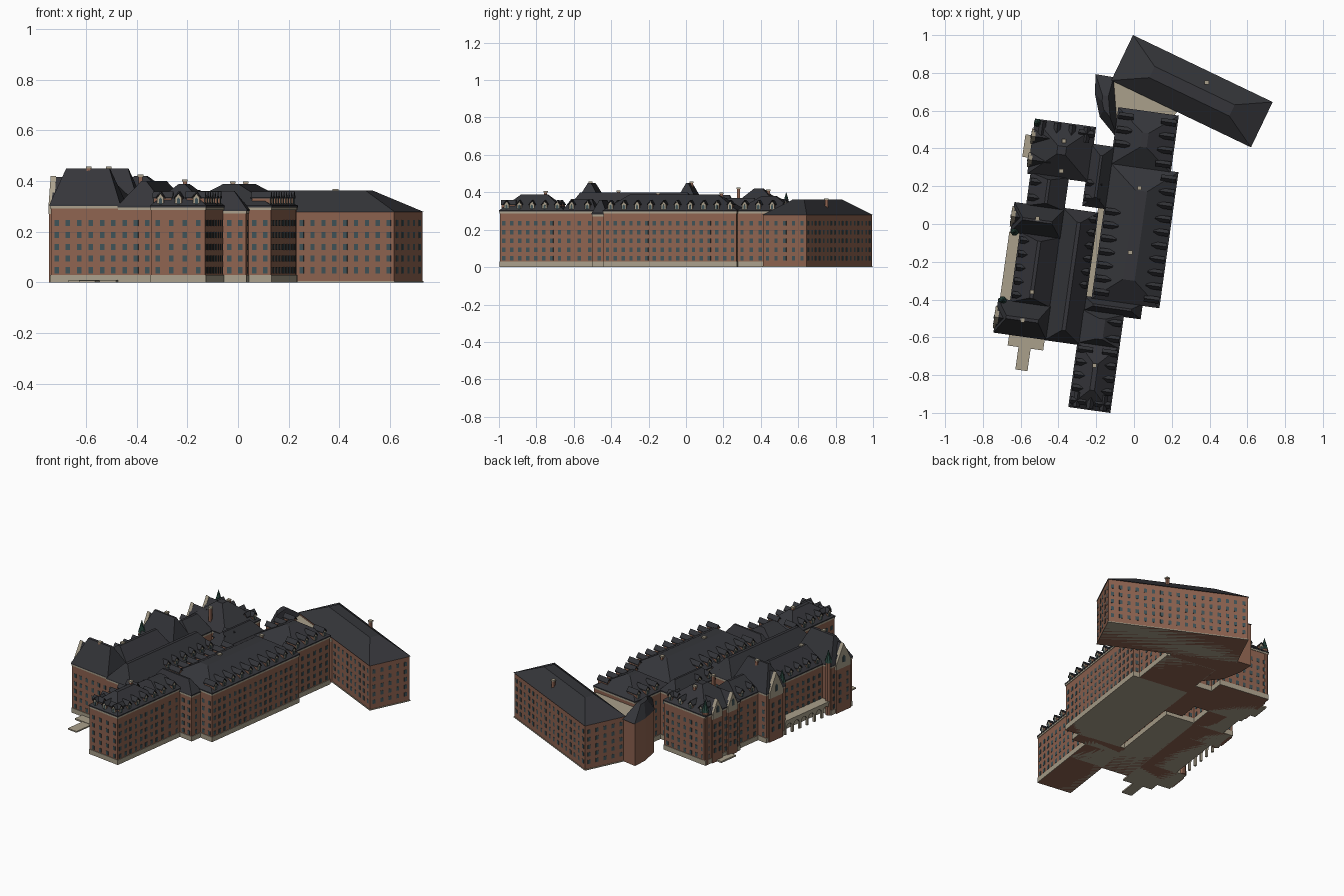
import bpy, bmesh, math
from mathutils import Matrix, Vector

if "Cube" in bpy.data.objects:
    bpy.data.objects.remove(bpy.data.objects["Cube"])

def material(name, rgb):
    m = bpy.data.materials.new(name)
    m.diffuse_color = (*rgb, 1)
    m.use_nodes = True
    m.node_tree.nodes["Principled BSDF"].inputs["Base Color"].default_value = m.diffuse_color
    return m

BRICK = material("brick", (0.27, 0.125, 0.08))
SLATE = material("slate", (0.035, 0.036, 0.042))
STONE = material("stone", (0.40, 0.35, 0.26))
GLASS = material("glass", (0.05, 0.085, 0.095))
COPPER = material("copper", (0.025, 0.07, 0.055))

CAMPUS = Matrix.Rotation(math.radians(-8), 4, 'Z')
NORTH = Matrix.Translation((0.307, 0.703, 0)) @ Matrix.Rotation(math.radians(-25.6), 4, 'Z')
I = Matrix.Identity(4)

def finish(name, bm, mat, frame=CAMPUS):
    bmesh.ops.recalc_face_normals(bm, faces=bm.faces[:])
    me = bpy.data.meshes.new(name)
    bm.to_mesh(me)
    bm.free()
    me.materials.append(mat)
    ob = bpy.data.objects.new(name, me)
    bpy.context.collection.objects.link(ob)
    ob.matrix_world = frame

def loft(bm, low, high):
    """Solid between two matching rings of points."""
    a = [bm.verts.new(p) for p in low]
    b = [bm.verts.new(p) for p in high]
    bm.faces.new(a)
    bm.faces.new(b)
    n = len(a)
    for i in range(n):
        bm.faces.new((a[i], a[(i + 1) % n], b[(i + 1) % n], b[i]))

def profile(bm, pts, y0, y1, M=I):
    """x-z outline extruded along y."""
    loft(bm, [M @ Vector((x, y0, z)) for x, z in pts], [M @ Vector((x, y1, z)) for x, z in pts])

def rect(x0, x1, y0, y1, z):
    return [Vector(p) for p in ((x0, y0, z), (x1, y0, z), (x1, y1, z), (x0, y1, z))]

def box(bm, x0, x1, y0, y1, z0, z1):
    loft(bm, rect(x0, x1, y0, y1, z0), rect(x0, x1, y0, y1, z1))

def slab(name, mat, x0, x1, y0, y1, z0, z1):
    bm = bmesh.new()
    box(bm, x0, x1, y0, y1, z0, z1)
    finish(name, bm, mat)

# name, u0, u1, v0, v1, eave, roof top, roof insets u/v, sides with dormers
BLOCKS = [
    ("east_wing", -0.163, 0.19, -0.418, 0.299, 0.30, 0.388, 0.145, 0.12, "EW"),
    ("northeast_wing", -0.163, 0.15, 0.299, 0.596, 0.30, 0.38, 0.14, 0.11, "EW"),
    ("south_wing", -0.205, 0.01, -1.003, -0.66, 0.30, 0.388, 0.095, 0.10, "EWS"),
    ("south_link", -0.205, 0.01, -0.66, -0.49, 0.30, 0.365, 0.09, 0.03, "EW"),
    ("stepped_link", -0.205, 0.10, -0.49, -0.418, 0.285, 0.36, 0.05, 0.03, ""),
    ("middle_wing", -0.38, -0.20, -0.67, 0.028, 0.30, 0.40, 0.08, 0.06, "EW"),
    ("southwest_pavilion", -0.652, -0.38, -0.668, -0.495, 0.305, 0.45, 0.05, 0.078, ""),
    ("west_hall", -0.588, -0.38, -0.495, -0.13, 0.30, 0.40, 0.095, 0.03, "W"),
    ("west_pavilion", -0.638, -0.38, -0.13, 0.022, 0.305, 0.45, 0.05, 0.07, ""),
    ("west_link", -0.575, -0.38, 0.022, 0.19, 0.30, 0.385, 0.09, 0.02, "W"),
    ("northwest_pavilion", -0.592, -0.275, 0.19, 0.475, 0.305, 0.42, 0.135, 0.12, "EN"),
    ("court_link", -0.28, -0.163, 0.062, 0.385, 0.30, 0.37, 0.052, 0.05, "W"),
]

def covered(p, own):
    return any(b[0] != own and b[1] - .004 < p.x < b[2] + .004 and b[3] - .004 < p.y < b[4] + .004
               for b in BLOCKS)

def sides(u0, u1, v0, v1):
    """Each wall: key, length, frame whose -y looks outward."""
    cu, cv = (u0 + u1) / 2, (v0 + v1) / 2
    for key, x, y, ang, L in (("S", cu, v0, 0, u1 - u0), ("E", u1, cv, 90, v1 - v0),
                              ("N", cu, v1, 180, u1 - u0), ("W", u0, cv, -90, v1 - v0)):
        yield key, L, Matrix.Translation((x, y, 0)) @ Matrix.Rotation(math.radians(ang), 4, 'Z')

def spread(L, gap):
    n = max(1, int((L - 0.01) / gap))
    return [(i - (n - 1) / 2) * L / n for i in range(n)]

def house(w, z0, z1, z2):
    return [(-w, z0), (w, z0), (w, z1), (0, z2), (-w, z1)]

def windows(name, u0, u1, v0, v1, frame, gap, test=True):
    bm = bmesh.new()
    for key, L, M in sides(u0, u1, v0, v1):
        for s in spread(L, gap):
            if test and covered(M @ Vector((s, -0.008, 0)), name):
                continue
            for z in (0.048, 0.094, 0.14, 0.187, 0.235):
                profile(bm, [(s - .009, z - .012), (s + .009, z - .012), (s + .009, z + .012), (s - .009, z + .012)],
                        -0.0015, 0.004, M)
    finish(name + "_windows", bm, GLASS, frame)

# Campus wings: walls, plinth, cornice, hipped roof, dormers
for name, u0, u1, v0, v1, eave, top, iu, iv, dorm in BLOCKS:
    slab(name + "_walls", BRICK, u0, u1, v0, v1, 0, eave)
    e = 0.003
    slab(name + "_plinth", STONE, u0 - e, u1 + e, v0 - e, v1 + e, 0, 0.03)
    slab(name + "_cornice", STONE, u0 - e, u1 + e, v0 - e, v1 + e, eave - 0.014, eave - 0.004)
    bm = bmesh.new()
    e = 0.005
    box(bm, u0 - e, u1 + e, v0 - e, v1 + e, eave - 0.004, eave + 0.003)
    loft(bm, rect(u0 - e, u1 + e, v0 - e, v1 + e, eave + 0.003), rect(u0 + iu, u1 - iu, v0 + iv, v1 - iv, top))
    finish(name + "_roof", bm, SLATE)
    windows(name, u0, u1, v0, v1, CAMPUS, 0.041)
    if not dorm:
        continue
    body, cap, face, pane = (bmesh.new() for _ in range(4))
    for key, L, M in sides(u0, u1, v0, v1):
        if key not in dorm:
            continue
        for s in spread(L, 0.066):
            if covered(M @ Vector((s, -0.008, 0)), name):
                continue
            D = M @ Matrix.Translation((s, 0.008, eave))
            profile(body, house(.013, 0, .034, .05), 0, 0.07, D)
            profile(face, house(.013, .002, .034, .05), -0.002, 0, D)
            profile(pane, house(.006, .01, .028, .035), -0.004, 0, D)
            profile(cap, [(-.018, .031), (0, .052), (.018, .031), (.018, .036), (0, .059), (-.018, .036)],
                    -0.006, 0.075, D)
    for part, b, m in (("bodies", body, BRICK), ("roofs", cap, SLATE), ("fronts", face, STONE), ("panes", pane, GLASS)):
        finish(name + "_dormer_" + part, b, m)

# Stone gables facing west and north with their cross roofs
def gable(name, u, v, ang, w, peak, depth):
    M = Matrix.Translation((u, v, 0)) @ Matrix.Rotation(math.radians(ang), 4, 'Z')
    for part, mat, y0, y1, pts in (
            ("wall", STONE, -0.012, 0.01, house(w, 0.27, 0.305, peak)),
            ("roof", SLATE, 0.0, depth, house(w, 0.29, 0.308, peak - 0.004)),
            ("window", GLASS, -0.015, 0, house(0.01, 0.305, 0.335, 0.347)),
            ("bay", BRICK, -0.01, 0.01, house(w, 0.0, 0.27, 0.272))):
        bm = bmesh.new()
        profile(bm, pts, y0, y1, M)
        if part == "window":
            for z in (0.06, 0.11, 0.16, 0.21):
                for s in (-w / 2, w / 2):
                    profile(bm, [(s - .008, z), (s + .008, z), (s + .008, z + .027), (s - .008, z + .027)], -0.013, 0, M)
        finish(name + "_" + part, bm, mat)

gable("southwest_gable", -0.652, -0.59, -90, 0.06, 0.42, 0.12)
gable("west_gable", -0.638, -0.05, -90, 0.055, 0.42, 0.12)
gable("northwest_gable_a", -0.592, 0.26, -90, 0.04, 0.385, 0.11)
gable("northwest_gable_b", -0.592, 0.385, -90, 0.04, 0.385, 0.11)

# Octagonal corner turrets with copper caps
def ring(x, y, r, z, n=8):
    return [Vector((x + r * math.cos(a), y + r * math.sin(a), z)) for a in (math.tau * (i + .5) / n for i in range(n))]

for i, (x, y) in enumerate(((-0.632, -0.497), (-0.62, -0.128), (-0.578, 0.46))):
    bm = bmesh.new()
    loft(bm, ring(x, y, 0.019, 0), ring(x, y, 0.019, 0.325))
    finish(f"turret_{i}", bm, BRICK)
    bm = bmesh.new()
    loft(bm, ring(x, y, 0.022, 0.325), ring(x, y, 0.015, 0.35))
    loft(bm, ring(x, y, 0.015, 0.35), ring(x, y, 0.001, 0.40))
    finish(f"turret_cap_{i}", bm, COPPER)

# Chimneys
for i, (x, y, z) in enumerate(((0.03, 0.19, .398), (-0.02, -0.15, .398), (-0.21, -0.75, .407), (-0.59, -0.51, .457),
                               (-0.51, 0.03, .457), (-0.54, -0.36, .41), (-0.37, 0.44, .415), (-0.385, 0.28, .425),
                               (0.385, 0.75, .368))):
    bm = bmesh.new()
    box(bm, x - .008, x + .008, y - .008, y + .008, 0.29, z - .008)
    finish(f"chimney_{i}", bm, BRICK, I)
    bm = bmesh.new()
    box(bm, x - .011, x + .011, y - .011, y + .011, z - .008, z)
    finish(f"chimney_cap_{i}", bm, STONE, I)

# West arcade: arched screen and terrace
bm = bmesh.new()
a0, a1, n = 0.0, 0.365, 6
bay = (a1 - a0) / n
pts = [(a0, 0)]
for k in range(n):
    c, r = a0 + (k + .5) * bay, bay * 0.38
    pts += [(c - r, 0)] + [(c - r * math.cos(t), .04 + r * math.sin(t)) for t in
                           (math.pi * j / 8 for j in range(9))] + [(c + r, 0)]
pts += [(a1, 0), (a1, .08), (a0, .08)]
profile(bm, pts, 0, 0.012, Matrix.Translation((-0.645, -0.13, 0)) @ Matrix.Rotation(math.radians(-90), 4, 'Z'))
finish("arcade_screen", bm, STONE)
slab("arcade_terrace", STONE, -0.648, -0.588, -0.495, -0.13, 0.078, 0.088)
slab("inner_court_terrace", STONE, -0.2, -0.163, -0.418, 0.062, 0.06, 0.07)

# Entrance steps
slab("front_landing", STONE, -0.573, -0.383, -0.73, -0.66, 0, 0.01)
slab("front_walk", STONE, -0.515, -0.45, -0.85, -0.72, 0, 0.008)
slab("west_landing", STONE, -0.635, -0.59, 0.27, 0.39, 0, 0.01)

# North block
U, V = 0.405, 0.128
bm = bmesh.new()
box(bm, -U, U, -V, V, 0, 0.28)
finish("north_block_walls", bm, BRICK, NORTH)
bm = bmesh.new()
box(bm, -U - .003, U + .003, -V - .003, V + .003, 0, 0.006)
finish("north_block_base", bm, STONE, NORTH)
bm = bmesh.new()
loft(bm, rect(-U - .005, U + .005, -V - .005, V + .005, .278), rect(-U + .17, U - .17, -V + .095, V - .095, .362))
finish("north_block_roof", bm, SLATE, NORTH)
windows("north_block", -U, U, -V, V, NORTH, 0.046, False)

# Flat junction and bent stair tower by the north block
def plan(bm, pts, z0, z1, s0=1, s1=1):
    c = sum((Vector(p) for p in pts), Vector((0, 0))) / len(pts)
    r = lambda s, z: [(*(c + (Vector(p) - c) * s), z) for p in pts]
    loft(bm, r(s0, z0), r(s1, z1))

tri = [(-0.11, 0.775), (-0.10, 0.56), (0.2, 0.56), (0.23, 0.595)]
tower = [(-0.20, 0.785), (-0.11, 0.77), (-0.085, 0.45), (-0.115, 0.49), (-0.18, 0.57), (-0.205, 0.69)]
for name, pts, mat, z0, z1, s0, s1 in (
        ("junction_walls", tri, BRICK, 0, 0.255, 1, 1), ("junction_roof", tri, STONE, 0.255, 0.265, 1, 1),
        ("stair_tower_walls", tower, BRICK, 0, 0.265, 1, 1), ("stair_tower_roof", tower, SLATE, 0.263, 0.335, 1.05, 0.35)):
    bm = bmesh.new()
    plan(bm, pts, z0, z1, s0, s1)
    finish(name, bm, mat, I)
